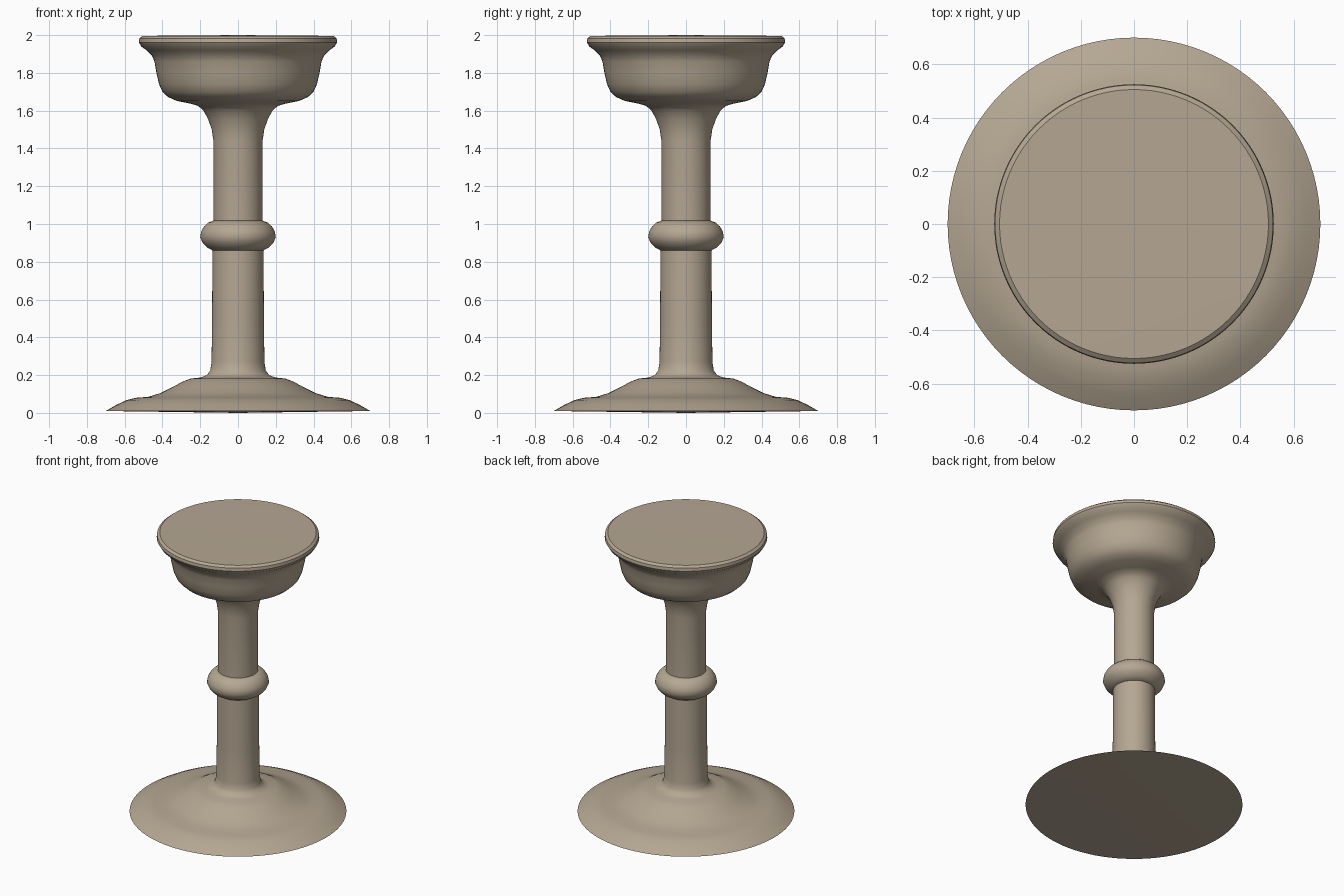
import bpy
import bmesh
import math
from mathutils import Matrix, Vector

cube = bpy.data.objects.get("Cube")
if cube:
    bpy.data.objects.remove(cube, do_unlink=True)

SEGMENTS = 96

stone = bpy.data.materials.new("warm stone")
color = (0.46, 0.385, 0.29, 1.0)
stone.diffuse_color = color
stone.use_nodes = True
bsdf = next(n for n in stone.node_tree.nodes if n.type == "BSDF_PRINCIPLED")
bsdf.inputs["Base Color"].default_value = color
bsdf.inputs["Roughness"].default_value = 0.8


def lathe(name, profile):
    """Turn a (radius, height) profile, closed on the axis, around z."""
    bm = bmesh.new()
    verts = [bm.verts.new((r, 0, z)) for r, z in profile]
    edges = [bm.edges.new(pair) for pair in zip(verts, verts[1:])]
    bmesh.ops.spin(bm, geom=verts + edges, cent=(0, 0, 0), axis=(0, 0, 1),
                   angle=math.tau, steps=SEGMENTS, use_merge=False)
    bmesh.ops.remove_doubles(bm, verts=bm.verts, dist=0.0001)
    bmesh.ops.recalc_face_normals(bm, faces=bm.faces)
    mesh = bpy.data.meshes.new(name)
    bm.to_mesh(mesh)
    bm.free()
    mesh.materials.append(stone)
    obj = bpy.data.objects.new(name, mesh)
    bpy.context.collection.objects.link(obj)
    bpy.ops.object.select_all(action="DESELECT")
    obj.select_set(True)
    bpy.context.view_layer.objects.active = obj
    bpy.ops.object.shade_smooth_by_angle(angle=math.radians(35))
    return obj


# Wide foot sweeping up into the lower shaft
lathe("foot_and_lower_shaft", [
    (0, 0), (0.70, 0.01), (0.645, 0.042), (0.59, 0.068), (0.54, 0.08),
    (0.475, 0.085), (0.41, 0.105), (0.35, 0.135), (0.29, 0.167),
    (0.25, 0.182), (0.20, 0.187), (0.165, 0.2), (0.147, 0.225),
    (0.14, 0.27), (0.137, 0.5), (0.135, 0.93), (0, 0.93)])

# Rounded collar around the middle of the shaft
lathe("collar", [
    (0, 0.86), (0.135, 0.86), (0.165, 0.877), (0.188, 0.902), (0.20, 0.93),
    (0.195, 0.96), (0.18, 0.987), (0.158, 1.007), (0.13, 1.018), (0, 1.018)])

# Upper shaft flaring into the bowl with its rolled rim
lathe("upper_shaft_and_bowl", [
    (0, 0.93), (0.13, 0.93), (0.13, 1.44), (0.139, 1.5), (0.158, 1.555),
    (0.183, 1.6), (0.21, 1.625), (0.25, 1.637), (0.325, 1.652),
    (0.37, 1.672), (0.40, 1.7), (0.418, 1.74), (0.432, 1.8),
    (0.442, 1.86), (0.455, 1.89), (0.485, 1.92), (0.512, 1.94),
    (0.525, 1.962), (0.522, 1.983), (0.505, 1.996), (0, 2.0)])
